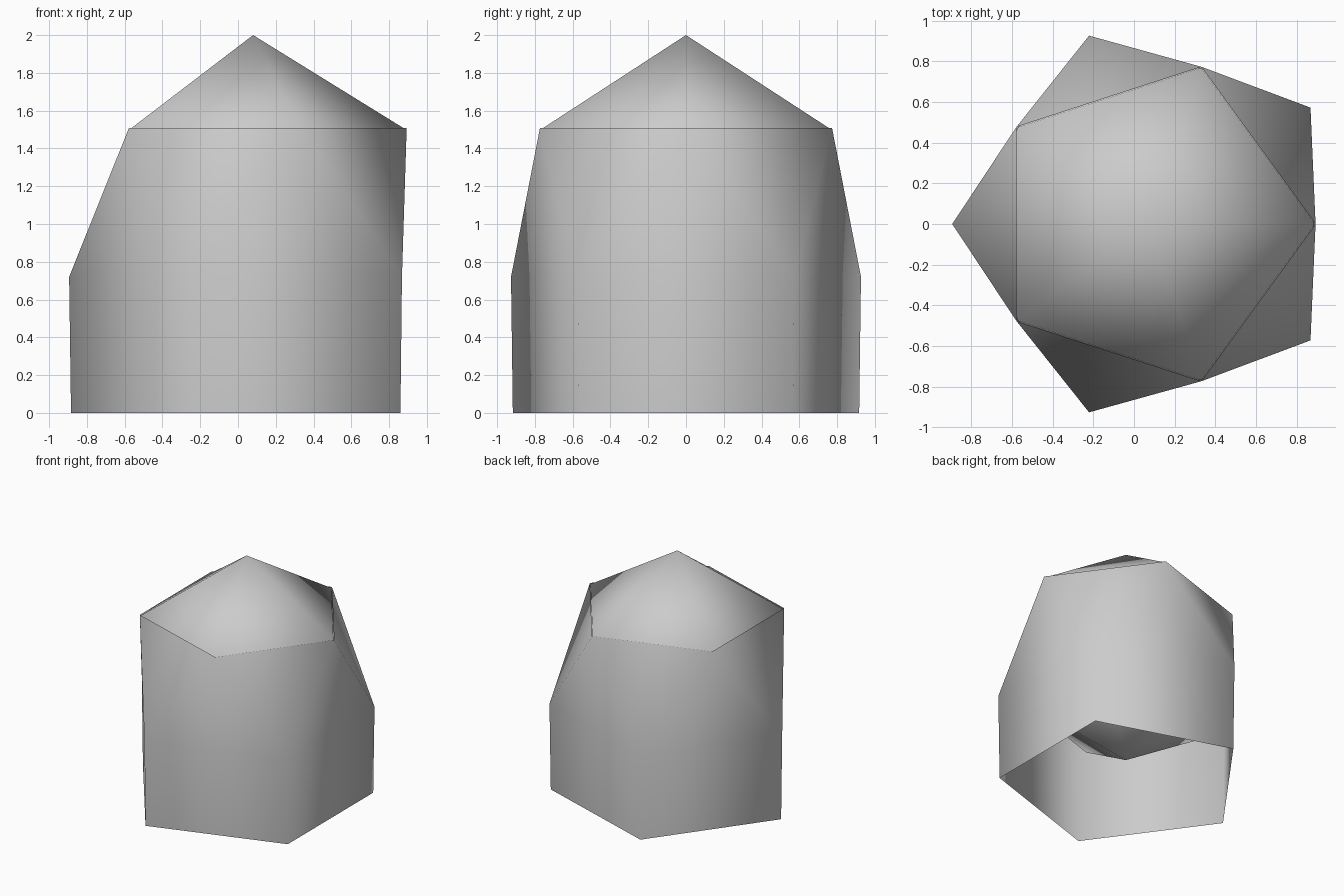
import bpy, bmesh
from math import cos, sin, pi

if "Cube" in bpy.data.objects:
    bpy.data.objects.remove(bpy.data.objects["Cube"])

CX = 0.08  # shared vertical axis of both parts

# Inner faceted core: its top forms the pentagonal peak
bpy.ops.mesh.primitive_ico_sphere_add(subdivisions=1, radius=0.902, location=(CX, 0, 1.098))
core = bpy.context.object
core.name = "inner_core"
bpy.ops.object.shade_smooth()

# Outer shell: five-sided rings from base to shoulder, open at both ends
bm = bmesh.new()


def ring(radius, z, turn):
    return [bm.verts.new((CX + radius * cos(turn + i * 2 * pi / 5),
                          radius * sin(turn + i * 2 * pi / 5), z)) for i in range(5)]


base = ring(0.964, 0.0, pi / 5)
waist = ring(0.974, 0.72, pi / 5)
shoulder = ring(0.813, 1.508, 0)
for i in range(5):
    j = (i + 1) % 5
    bm.faces.new((base[i], base[j], waist[j], waist[i]))
    bm.faces.new((waist[i], waist[j], shoulder[j]))
    bm.faces.new((shoulder[i], waist[i], shoulder[j]))
for f in bm.faces:
    f.smooth = True
mesh = bpy.data.meshes.new("outer_shell")
bm.to_mesh(mesh)
bm.free()
shell = bpy.data.objects.new("outer_shell", mesh)
bpy.context.collection.objects.link(shell)
